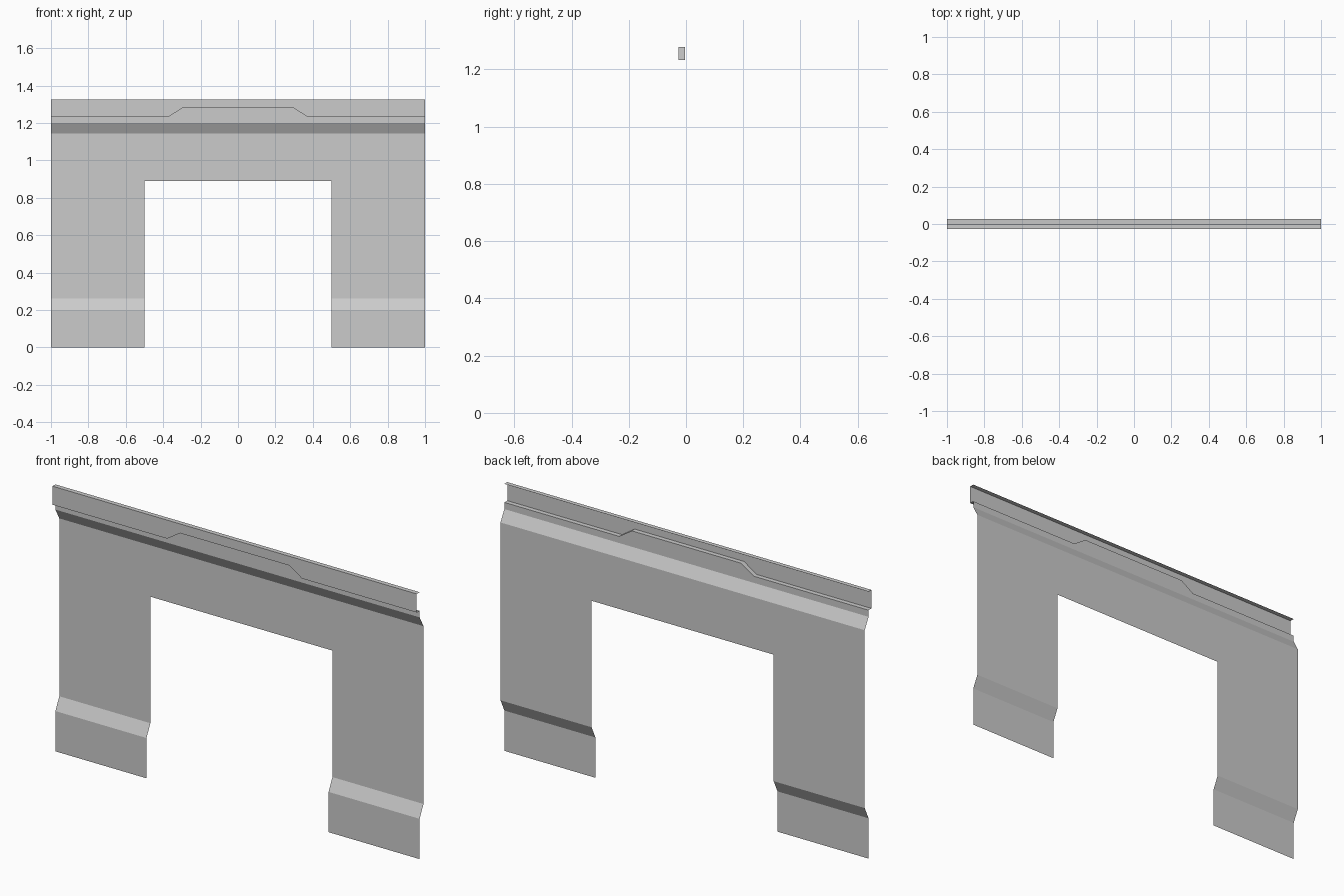
import bpy
import bmesh

old = bpy.data.objects.get("Cube")
if old:
    bpy.data.objects.remove(old, do_unlink=True)

grey = bpy.data.materials.new("panel grey")
grey.use_nodes = True
colour = (0.6, 0.6, 0.6, 1)
grey.diffuse_color = colour
grey.node_tree.nodes["Principled BSDF"].inputs["Base Color"].default_value = colour

FRONT, MID, BACK = -0.0265, -0.0035, 0.0265   # sheet depths
HALF, DOOR, DOOR_TOP = 1.0, 0.5, 0.89
BAND_TOP, TOP = 1.233, 1.325

# Outline of the stepped ledge, left half mirrored to the right
half = [(-HALF, BAND_TOP), (-0.37, BAND_TOP), (-0.3, 1.279)]
ledge_line = half + [(-x, z) for x, z in reversed(half)]


def sheet(name, rows):
    """Skin quads between consecutive rows of points, facing the front."""
    bm = bmesh.new()
    for low, high in zip(rows, rows[1:]):
        for i in range(len(low) - 1):
            bm.faces.new([bm.verts.new(p) for p in
                          (low[i], low[i + 1], high[i + 1], high[i])])
    bmesh.ops.remove_doubles(bm, verts=bm.verts, dist=0.0001)
    mesh = bpy.data.meshes.new(name)
    bm.to_mesh(mesh)
    bm.free()
    mesh.materials.append(grey)
    obj = bpy.data.objects.new(name, mesh)
    bpy.context.collection.objects.link(obj)


def straight(xs, profile):
    return [[(x, y, z) for x in xs] for y, z in profile]


# Legs with a kick-out at the foot
leg_profile = [(MID, 0), (MID, 0.2), (BACK, 0.262), (BACK, DOOR_TOP)]
for name, side in (("right_leg", -1), ("left_leg", 1)):
    sheet(name, straight(sorted((side * HALF, side * DOOR)), leg_profile))

# Lintel above the opening, leaning forward at the top
lintel_xs = [x for x, z in ledge_line]
lintel = straight(lintel_xs, [(BACK, DOOR_TOP), (BACK, 1.145), (MID, 1.2)])
sheet("lintel", lintel + [[(x, MID, z) for x, z in ledge_line]])

# Ledge stepping forward, upper strip and top flange
sheet("upper_trim", [[(x, MID, z) for x, z in ledge_line],
                     [(x, FRONT, z) for x, z in ledge_line],
                     [(x, FRONT, TOP) for x in lintel_xs],
                     [(x, MID, TOP) for x in lintel_xs]])
